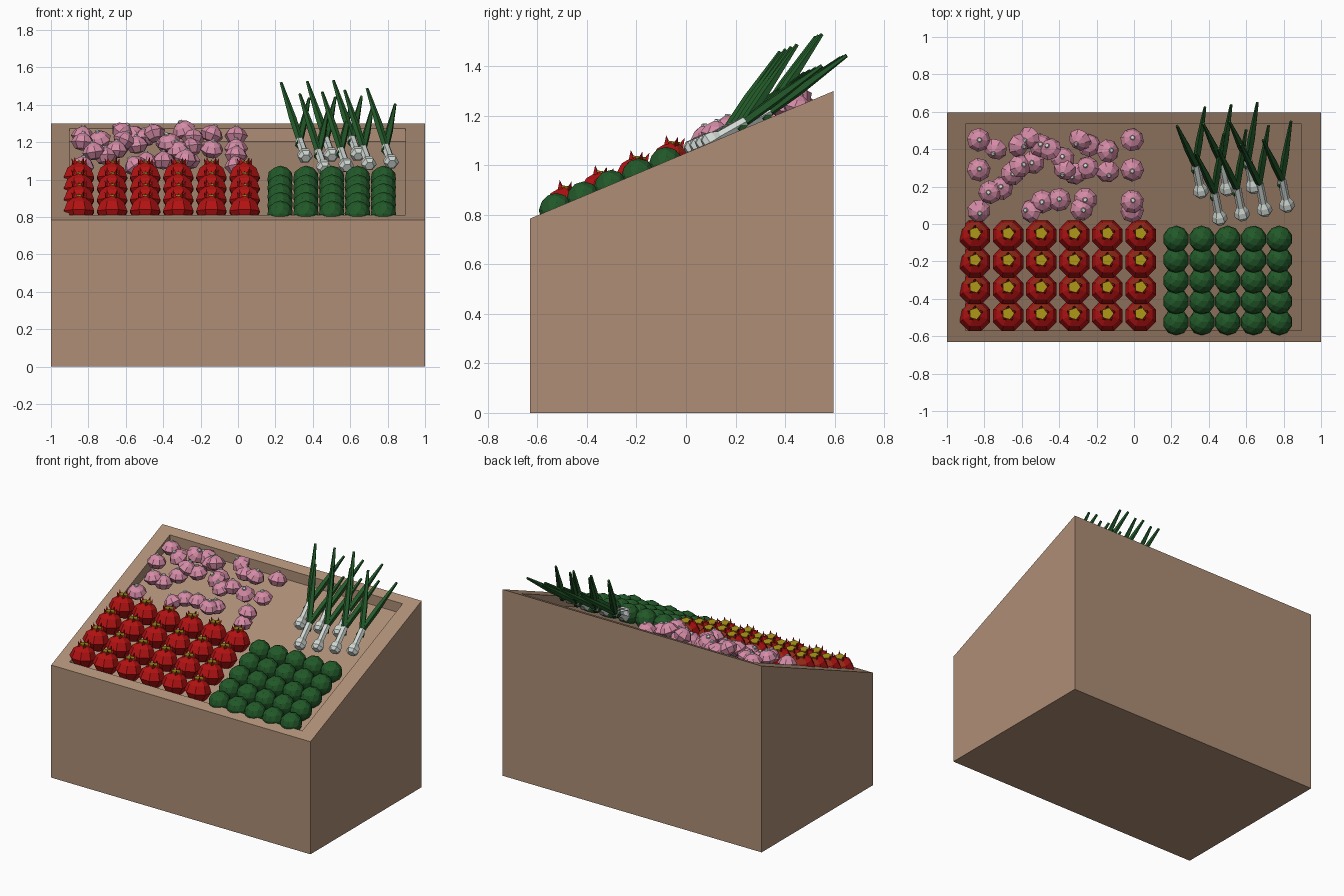
import bpy, bmesh, math, random
from mathutils import Matrix, Vector

if "Cube" in bpy.data.objects:
    bpy.data.objects.remove(bpy.data.objects["Cube"])

random.seed(4)

def mat(name, rgb):
    m = bpy.data.materials.new(name)
    m.diffuse_color = (*rgb, 1)
    m.use_nodes = True
    m.node_tree.nodes["Principled BSDF"].inputs["Base Color"].default_value = m.diffuse_color
    return m

WOOD = mat("tan wood", (0.42, 0.27, 0.18))
RED = mat("fruit red", (0.45, 0.006, 0.006))
BROWN = mat("fruit russet", (0.27, 0.022, 0.008))
YELLOW = mat("crown yellow", (0.38, 0.28, 0.008))
GREEN = mat("dark green", (0.016, 0.10, 0.022))
PINK = mat("bulb pink", (0.66, 0.26, 0.38))
WHITE = mat("stalk white", (0.64, 0.70, 0.66))

def slope(y):
    """Height of the sloping top of the crate."""
    return 0.785 + 0.42 * (y + 0.63)

def finish(bm, name, mats):
    bmesh.ops.recalc_face_normals(bm, faces=bm.faces[:])
    me = bpy.data.meshes.new(name)
    bm.to_mesh(me)
    bm.free()
    for m in mats:
        me.materials.append(m)
    ob = bpy.data.objects.new(name, me)
    bpy.context.collection.objects.link(ob)
    return ob

def lathe(bm, profile, sides, matrix, index=0):
    """Closed turned solid; profile is (radius, height), zero radius is a tip."""
    rings = []
    for r, z in profile:
        n = sides if r > 0 else 1
        rings.append([bm.verts.new(matrix @ Vector((r * math.cos(math.tau * i / sides),
                      r * math.sin(math.tau * i / sides), z))) for i in range(n)])
    faces = []
    for a, b in zip(rings, rings[1:]):
        for i in range(sides):
            j = (i + 1) % sides
            if len(a) == 1:
                faces.append(bm.faces.new((a[0], b[j], b[i])))
            elif len(b) == 1:
                faces.append(bm.faces.new((a[i], a[j], b[0])))
            else:
                faces.append(bm.faces.new((a[i], a[j], b[j], b[i])))
    if len(rings[0]) > 1:
        faces.append(bm.faces.new(rings[0][::-1]))
    if len(rings[-1]) > 1:
        faces.append(bm.faces.new(rings[-1]))
    for f in faces:
        f.material_index = index
        f.normal_update()
    return faces

def along(a, b):
    """Matrix placing local z from point a towards point b."""
    d = b - a
    return Matrix.Translation(a) @ d.to_track_quat('Z', 'Y').to_matrix().to_4x4()

# Sloped crate with a sunken tray
bm = bmesh.new()
def ring(x0, x1, y0, y1, zf):
    return [bm.verts.new((x, y, zf(y))) for x, y in ((x0, y0), (x1, y0), (x1, y1), (x0, y1))]
loops = [ring(-1, 1, -0.63, 0.595, lambda y: 0),
         ring(-1, 1, -0.63, 0.595, slope),
         ring(-0.9, 0.895, -0.57, 0.535, slope),
         ring(-0.9, 0.895, -0.57, 0.535, lambda y: slope(y) - 0.07)]
for a, b in zip(loops, loops[1:]):
    for i in range(4):
        j = (i + 1) % 4
        bm.faces.new((a[i], a[j], b[j], b[i]))
bm.faces.new(loops[0][::-1])
bm.faces.new(loops[3])
finish(bm, "sloped_crate", [WOOD])

# Red crowned fruit in a 6 x 4 grid
bm = bmesh.new()
body = [(0, -0.08), (0.055, -0.065), (0.088, -0.01), (0.068, 0.04), (0.03, 0.068), (0.028, 0.072)]
back_up = Vector((0, 0.5, 0.866))
for cx in (-0.85, -0.673, -0.496, -0.319, -0.142, 0.035):
    for cy in (-0.06, -0.203, -0.347, -0.49):
        M = Matrix.Translation((cx, cy, slope(cy) - 0.005)) @ Matrix.Rotation(math.radians(-8), 4, 'X')
        for f in lathe(bm, body, 8, M @ Matrix.Rotation(math.pi / 8, 4, 'Z')):
            if f.normal.dot(back_up) > 0.8:
                f.material_index = 1
        # Yellow heart of the crown
        lathe(bm, [(0.03, 0.06), (0.034, 0.078)], 5, M, 2)
        # Crown points
        for k in range(5):
            t = math.tau * k / 5 + math.pi / 2
            d = Vector((math.cos(t), math.sin(t), 0))
            a, b = d * 0.03 + Vector((0, 0, 0.062)), d * 0.042 + Vector((0, 0, 0.098))
            lathe(bm, [(0.013, 0), (0, (b - a).length)], 3, M @ along(a, b), 0)
finish(bm, "crowned_fruit", [RED, BROWN, YELLOW])

# Round green vegetables in a 5 x 5 grid
bm = bmesh.new()
for i in range(5):
    for j in range(5):
        y = -0.08 - 0.111 * j
        bmesh.ops.create_icosphere(bm, subdivisions=2, radius=0.071,
            matrix=Matrix.Translation((0.225 + 0.138 * i, y, slope(y) - 0.012)))
finish(bm, "green_vegetables", [GREEN])

# Loose pink bulbs, tipped at random
spots = [(-.83, .45), (-.83, .29), (-.83, .07), (-.74, .40), (-.77, .17), (-.71, .19), (-.65, .27),
         (-.62, .42), (-.56, .46), (-.54, .33), (-.61, .31), (-.55, .07), (-.49, .12), (-.45, .40),
         (-.50, .42), (-.40, .13), (-.37, .29), (-.38, .35), (-.32, .27), (-.29, .45), (-.24, .42),
         (-.25, .30), (-.28, .08), (-.26, .13), (-.14, .28), (-.14, .39), (-.01, .45), (-.01, .29),
         (-.01, .12), (-.01, .07)]
bm = bmesh.new()
bulb = [(0, -0.045), (0.04, -0.035), (0.064, 0), (0.045, 0.03), (0.014, 0.05)]
for n, (x, y) in enumerate(spots):
    lift = 0.028 if n % 3 == 1 else -0.005
    M = (Matrix.Translation((x, y, slope(y) + lift))
         @ Matrix.Rotation(random.uniform(0, math.tau), 4, 'Z')
         @ Matrix.Rotation(random.uniform(0, 0.7), 4, 'X'))
    lathe(bm, bulb, 8, M)
    # Pale cut neck
    lathe(bm, [(0.014, 0.048), (0.011, 0.058)], 5, M, 1)
finish(bm, "pink_bulbs", [PINK, WHITE])

# Leeks: white bulb and stalk, two forked green leaves
bm = bmesh.new()
bases = [(0.36 + 0.14 * i, 0.165 + 0.012 * i) for i in range(3)]
bases += [(0.46 + 0.12 * i, 0.02 + 0.023 * i) for i in range(4)]
for x, y in bases:
    B = Vector((x, y, slope(y) + 0.005))
    T = B + Vector((-0.03, 0.15, 0.085))
    L = (T - B).length
    lathe(bm, [(0.025, -0.02), (0.042, 0), (0.038, 0.03), (0.023, 0.055), (0.023, L)], 6, along(B, T), 0)
    for d in ((-0.10, 0.21, 0.31), (0.05, 0.31, 0.225)):
        v = Vector(d)
        start = T - v * 0.12
        lathe(bm, [(0.019, 0), (0.021, v.length * 0.5), (0.008, v.length * 1.12)], 5,
              along(start, T + v), 1)
finish(bm, "leeks", [WHITE, GREEN])
